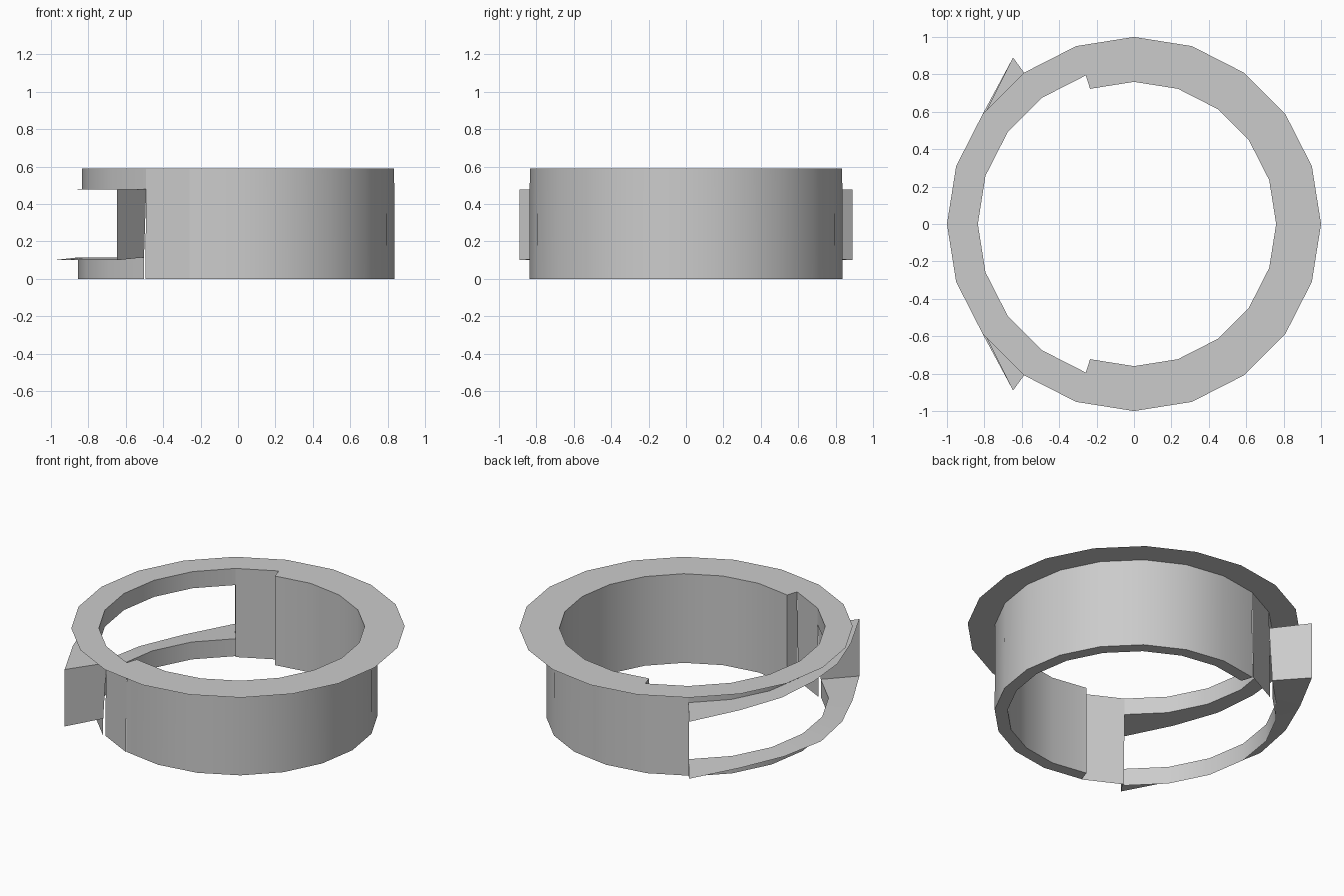
import bpy, bmesh, math

if "Cube" in bpy.data.objects:
    bpy.data.objects.remove(bpy.data.objects["Cube"])

STEP = math.radians(18)          # 20-sided ring
H = 0.59                         # height
Z0, Z1 = 0.11, 0.48              # window sill and head
R_LOW, R_TOP, R_IN, R_FLANGE = 0.855, 0.835, 0.76, 1.0


def point(i, r, z):
    return (r * math.cos(i * STEP), r * math.sin(i * STEP), z)


def finish(name, bm):
    bmesh.ops.remove_doubles(bm, verts=bm.verts, dist=1e-4)
    bmesh.ops.recalc_face_normals(bm, faces=bm.faces)
    mesh = bpy.data.meshes.new(name)
    bm.to_mesh(mesh)
    bm.free()
    ob = bpy.data.objects.new(name, mesh)
    bpy.context.collection.objects.link(ob)
    bpy.context.view_layer.objects.active = ob
    ob.select_set(True)
    bpy.ops.object.shade_smooth_by_angle(angle=math.radians(30))
    ob.select_set(False)


def sweep(bm, first, last, profile):
    """Sweep a profile around z; profile(i) gives (radius, height) pairs."""
    rows = [[bm.verts.new(point(i, r, z)) for r, z in profile(i)]
            for i in range(first, last + 1)]
    for a, b in zip(rows, rows[1:]):
        for k in range(len(a) - 1):
            bm.faces.new((a[k], b[k], b[k + 1], a[k + 1]))


def quad(bm, i, *rz):
    bm.faces.new([bm.verts.new(point(i, r, z)) for r, z in rz])


# thick part of the collar, with stepped ends
bm = bmesh.new()
sweep(bm, -6, 6, lambda i: [(R_FLANGE, H), (R_TOP, H), (0.838, 0),
                            (R_IN, 0), (R_IN, H), (R_TOP, H)])
for i in (-6, 6):
    quad(bm, i, (R_TOP, H), (0.838, 0), (R_IN, 0), (R_IN, H))
finish("collar_thick_wall", bm)

# thin wall between the steps and the window
bm = bmesh.new()
for a, b in ((6, 7), (13, 14)):
    sweep(bm, a, b, lambda i: [(R_FLANGE, H), (R_TOP, H), (0.842, 0)])
finish("collar_thin_wall", bm)

# strips above and below the window
bm = bmesh.new()
sweep(bm, 7, 13, lambda i: [(R_FLANGE, H), (R_TOP, H), (R_TOP, Z1)])
sweep(bm, 7, 13, lambda i: [(R_LOW, Z0 + 0.005), (R_LOW, 0)])
finish("window_strips", bm)

# window frame: sill, head and the two flared side cheeks
SILL = (0.99, 0.98, 1.0, 1.1)    # outer radius from window centre to end
HEAD = (0.93, 0.95, 0.99, 1.1)
bm = bmesh.new()
sweep(bm, 7, 13, lambda i: [(R_LOW, Z0 + 0.005), (SILL[abs(i - 10)], 0.1)])
sweep(bm, 7, 13, lambda i: [(R_TOP, Z1), (HEAD[abs(i - 10)], Z1 - 0.003)])
for i in (7, 13):
    quad(bm, i, (R_LOW, Z0 + 0.005), (1.1, 0.1), (1.1, Z1 - 0.003), (R_TOP, Z1))
finish("window_frame", bm)
